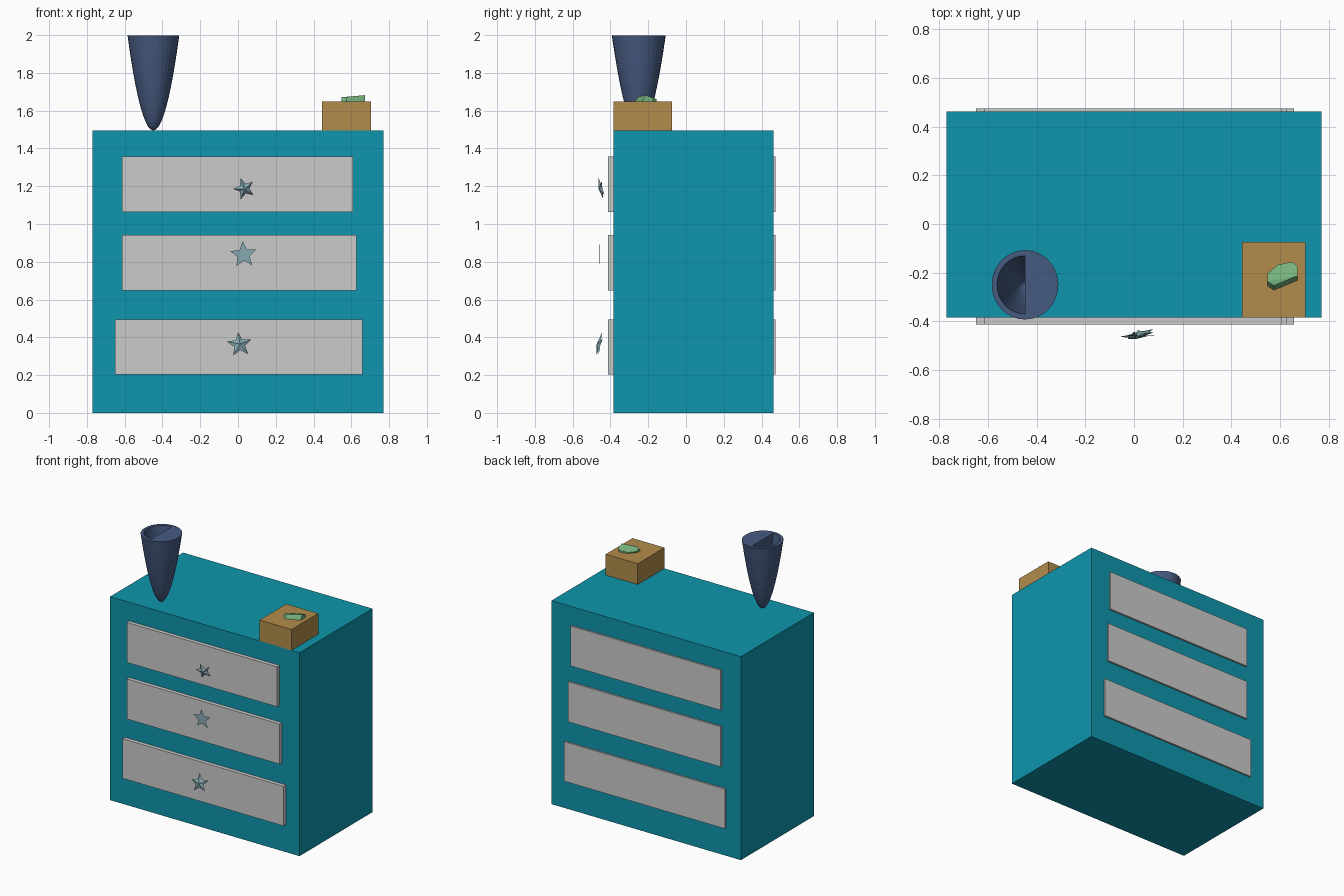
import bpy, bmesh
from math import sin, cos, pi, sqrt, radians
from mathutils import Matrix, Vector

if "Cube" in bpy.data.objects:
    bpy.data.objects.remove(bpy.data.objects["Cube"])


def material(name, r, g, b):
    lin = [(c / 255 / 12.92) if c < 10 else ((c / 255 + 0.055) / 1.055) ** 2.4 for c in (r, g, b)]
    m = bpy.data.materials.new(name)
    m.diffuse_color = (*lin, 1)
    m.use_nodes = True
    m.node_tree.nodes["Principled BSDF"].inputs["Base Color"].default_value = m.diffuse_color
    return m


def finish(name, bm, mat=None):
    bmesh.ops.remove_doubles(bm, verts=bm.verts, dist=1e-5)
    bmesh.ops.recalc_face_normals(bm, faces=bm.faces)
    me = bpy.data.meshes.new(name)
    bm.to_mesh(me)
    bm.free()
    ob = bpy.data.objects.new(name, me)
    bpy.context.collection.objects.link(ob)
    if mat:
        me.materials.append(mat)
    return ob


def box(name, lo, hi, mat=None):
    bm = bmesh.new()
    bmesh.ops.create_cube(bm, size=1)
    lo, hi = Vector(lo), Vector(hi)
    for v in bm.verts:
        v.co = Vector([(lo[i] + hi[i]) / 2 + v.co[i] * (hi[i] - lo[i]) for i in range(3)])
    return finish(name, bm, mat)


def star(name, centre, radius, depth, turn, tilt_x, tilt_z, mat):
    # five points, front raised to a central peak when depth > 0
    bm = bmesh.new()
    rot = Matrix.Rotation(radians(tilt_z), 3, 'Z') @ Matrix.Rotation(radians(tilt_x), 3, 'X')
    place = lambda p: bm.verts.new(Vector(centre) + rot @ Vector(p))
    ring = []
    for i in range(10):
        a = radians(90 + turn) + i * pi / 5
        r = radius if i % 2 == 0 else radius * 0.45
        ring.append(place((r * cos(a), 0, r * sin(a))))
    peak, back = place((0, -depth, 0)), place((0, 0.003, 0))
    for i in range(10):
        for tip in (peak, back):
            bm.faces.new((ring[i], ring[(i + 1) % 10], tip))
    return finish(name, bm, mat)


teal = material("teal", 14, 150, 172)
navy = material("navy", 70, 90, 128)
wood = material("wood", 178, 140, 76)
green = material("green", 118, 178, 124)
pale = material("pale_blue", 135, 170, 178)

# Cabinet body and drawers running through it
box("cabinet_body", (-0.77, -0.385, 0), (0.77, 0.462, 1.495), teal)
for i, (x0, x1, z0, z1) in enumerate([(-0.65, 0.658, 0.203, 0.494),
                                      (-0.615, 0.627, 0.648, 0.943),
                                      (-0.615, 0.608, 1.064, 1.358)]):
    box(f"drawer_{i + 1}", (x0, -0.413, z0), (x1, 0.475, z1))

# Star handles
star("star_handle_bottom", (0.008, -0.457, 0.362), 0.068, 0.016, 5, -12, 8, pale)
star("star_handle_middle", (0.029, -0.46, 0.838), 0.072, 0, 4, 0, 0, pale)
star("star_handle_top", (0.032, -0.447, 1.188), 0.06, 0.016, 20, 12, 10, pale)

# Small box with a tilted chip on top
box("small_box", (0.445, -0.385, 1.49), (0.705, -0.075, 1.648), wood)
chip_top = [(0.548, -0.235, 1.671), (0.575, -0.253, 1.673), (0.672, -0.213, 1.682),
            (0.672, -0.175, 1.668), (0.652, -0.155, 1.66), (0.59, -0.168, 1.656), (0.548, -0.205, 1.66)]
bm = bmesh.new()
pts = [bm.verts.new(p) for p in chip_top]
pts += [bm.verts.new((x, y - 0.02 if y < -0.2 else y, 1.646)) for x, y, z in chip_top]
bmesh.ops.convex_hull(bm, input=pts)
finish("chip", bm, green)

# Vase: parabolic outer shell, the left half hollow and the right half filled
SEG, STEPS = 32, 10
CX, CY, R, Z0, Z1 = -0.448, -0.25, 0.137, 1.495, 1.998
bm = bmesh.new()


def bowl(rim, z_bottom, a0, a1, n):
    rows = []
    for j in range(STEPS + 1):
        t = j / STEPS
        row = []
        for i in range(n + 1):
            a = a0 + (a1 - a0) * i / n
            row.append(bm.verts.new((CX + rim * t * cos(a), CY + rim * 1.04 * t * sin(a),
                                     z_bottom + (Z1 - z_bottom) * t * t)))
        rows.append(row)
    for lo, hi in zip(rows, rows[1:]):
        for i in range(n):
            bm.faces.new((lo[i], lo[i + 1], hi[i + 1], hi[i]))
    return rows


outer = bowl(R, Z0, pi / 2, pi * 5 / 2, SEG)[-1]
inner = bowl(0.115, Z0 + 0.05, pi / 2, pi * 3 / 2, SEG // 2)
h = SEG // 2
for i in range(h):
    bm.faces.new((outer[i], outer[i + 1], inner[-1][i + 1], inner[-1][i]))
# flat lid over the filled half, and the wall dividing the hollow
bm.faces.new([inner[-1][-1]] + outer[h:] + [inner[-1][0]])
bm.faces.new([r[0] for r in reversed(inner)] + [r[-1] for r in inner[1:]])
bmesh.ops.dissolve_degenerate(bm, edges=bm.edges, dist=1e-5)
finish("vase", bm, navy)
